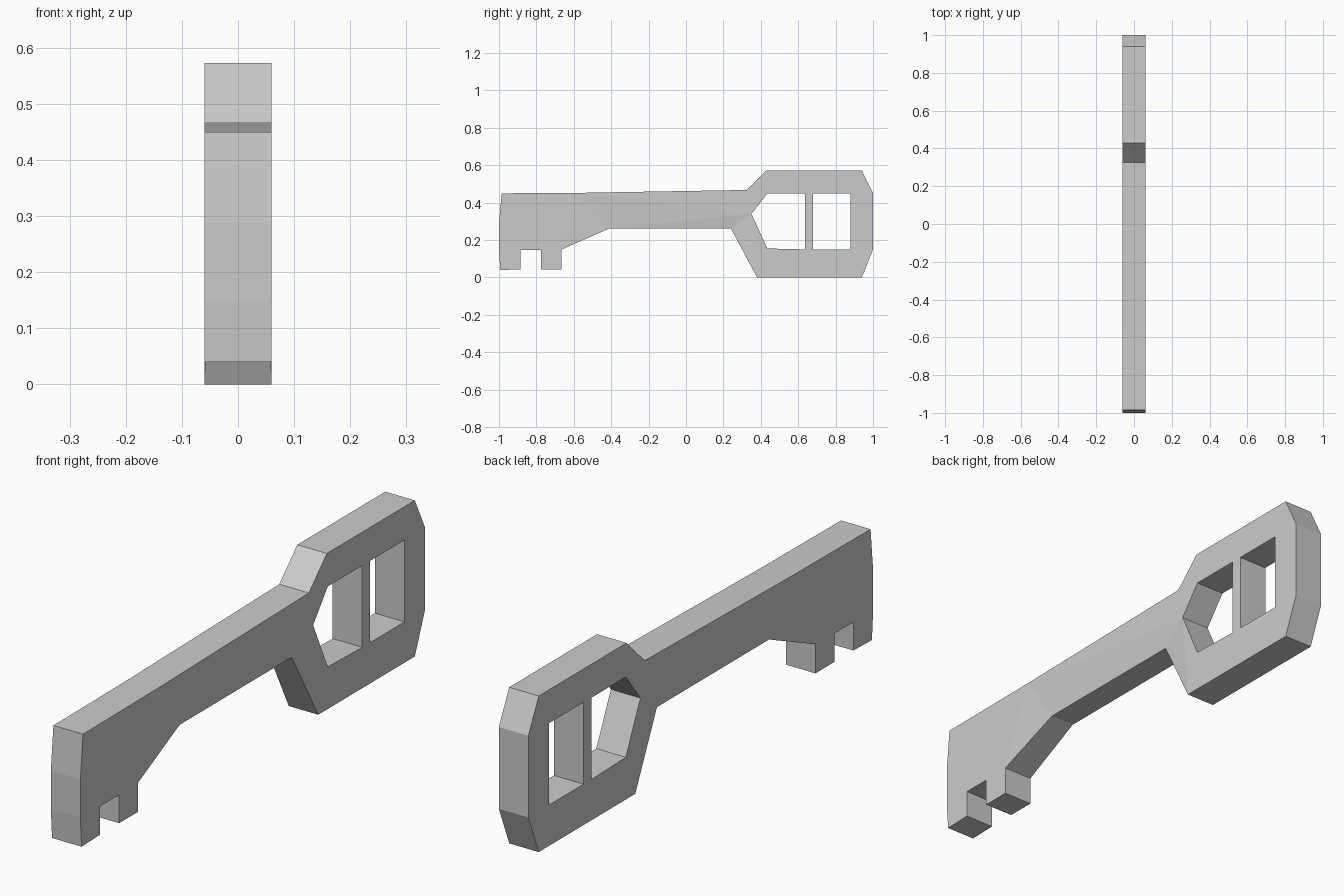
import bpy, bmesh

if "Cube" in bpy.data.objects:
    bpy.data.objects.remove(bpy.data.objects["Cube"])

HALF = 0.06      # half thickness
THIN = 0.05      # half thickness along the shaft's lower edge

# Key profile (y, z): outer outline 0-19, handle openings 20-28
pts = [(-.985, .45), (-.54, .453), (.325, .468), (.43, .573), (.94, .573),
       (1, .45), (1, .15), (.94, 0), (.38, 0), (.24, .262),
       (-.41, .262), (-.665, .15), (-.665, .043), (-.775, .043), (-.775, .147),
       (-.885, .147), (-.885, .043), (-.993, .04), (-1, .15), (-1, .29),
       (.35, .34), (.435, .45), (.635, .45), (.68, .45), (.88, .45),
       (.88, .15), (.68, .15), (.635, .15), (.435, .155)]
thin_points = {9, 10}

bit = [(0, 1, 11, 14, 15, 18, 19), (1, 10, 11)]
teeth = [(11, 12, 13, 14), (15, 16, 17, 18)]
shaft = [(1, 10, 20), (1, 20, 2), (10, 9, 20)]
handle = [(2, 20, 21, 3), (3, 21, 22, 23, 24, 4), (4, 24, 5), (24, 25, 6, 5),
          (25, 7, 6), (25, 26, 27, 28, 8, 7), (8, 28, 20), (8, 20, 9)]
crossbar = [(22, 27, 26, 23)]

bm = bmesh.new()


def make_side(sign):
    verts = [bm.verts.new((sign * (THIN if i in thin_points else HALF), y, z))
             for i, (y, z) in enumerate(pts)]
    for face in bit + teeth + shaft + handle + crossbar:
        bm.faces.new([verts[i] for i in face])
    return verts


# Two mirrored sides, joined by walls along every open edge
right = make_side(1)
opposite = dict(zip(right, make_side(-1)))
rim = [e.verts[:] for e in bm.edges if e.is_boundary and e.verts[0] in opposite]
for a, b in rim:
    bm.faces.new((a, b, opposite[b], opposite[a]))
bmesh.ops.recalc_face_normals(bm, faces=bm.faces)

mesh = bpy.data.meshes.new("key")
bm.to_mesh(mesh)
bm.free()
bpy.context.collection.objects.link(bpy.data.objects.new("key", mesh))
